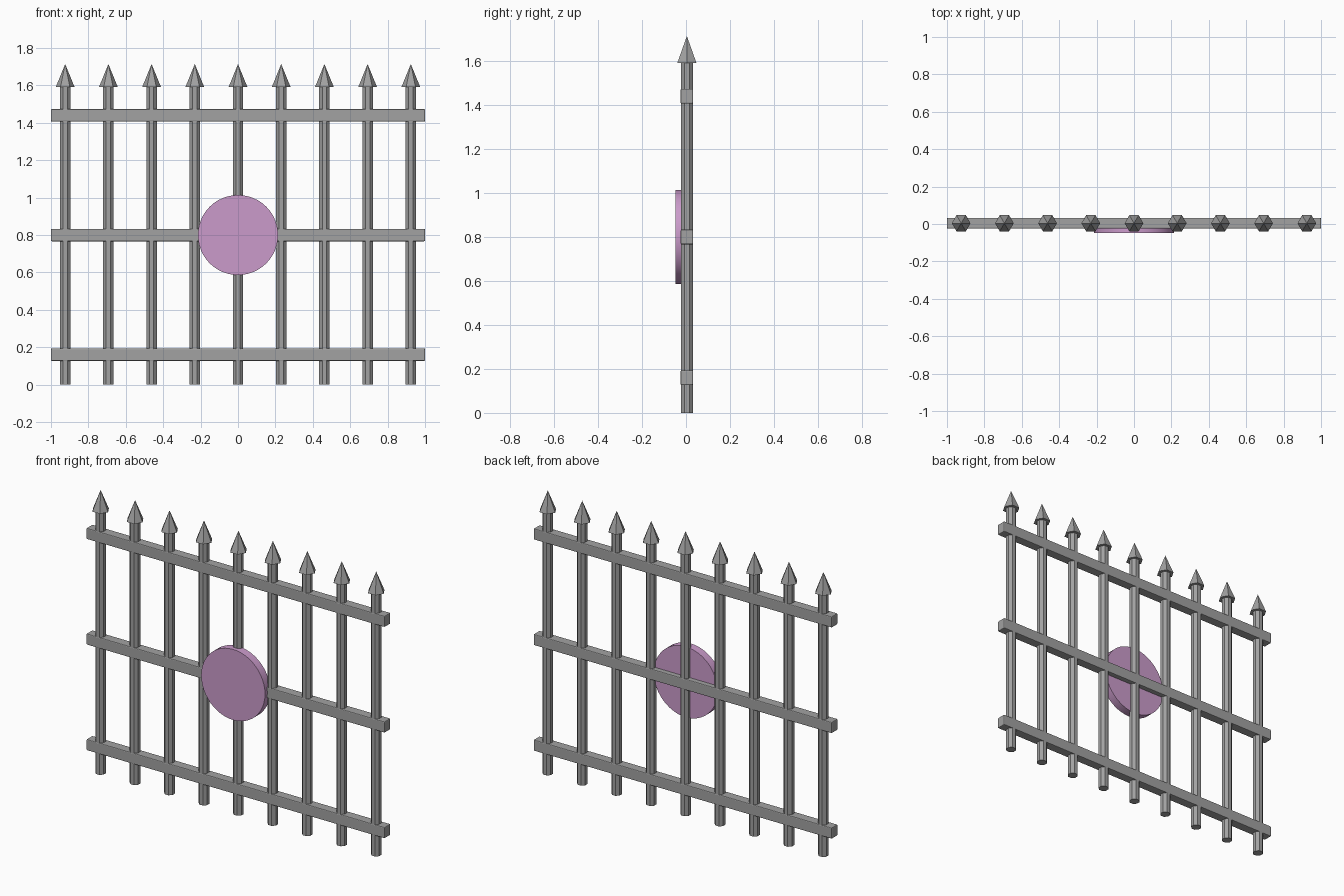
import bpy, math

if "Cube" in bpy.data.objects:
    bpy.data.objects.remove(bpy.data.objects["Cube"])

def material(name, rgb):
    m = bpy.data.materials.new(name)
    m.diffuse_color = (*rgb, 1)
    m.use_nodes = True
    m.node_tree.nodes["Principled BSDF"].inputs["Base Color"].default_value = m.diffuse_color
    return m

iron = material("grey iron", (0.36, 0.36, 0.36))
lilac = material("lilac paint", (0.60, 0.33, 0.60))
MID = 0.004          # depth of the fence centre line

def finish(name, mat):
    ob = bpy.context.object
    ob.name = name
    ob.data.materials.append(mat)
    return ob

# Upright bars with pointed hexagonal tips
for i in range(9):
    x = (i - 4) * 0.231
    bpy.ops.mesh.primitive_cylinder_add(vertices=8, radius=0.03, depth=1.6,
                                        location=(x, MID, 0.8),
                                        rotation=(0, 0, math.pi / 8))
    finish(f"upright_bar_{i + 1}", iron)
    bpy.ops.mesh.primitive_cone_add(vertices=6, radius1=0.05, radius2=0, depth=0.122,
                                    location=(x, MID, 1.653),
                                    rotation=(0, 0, math.pi / 6))
    finish(f"spear_tip_{i + 1}", iron)

# Horizontal rails with softened edges
for name, z in (("bottom", 0.16), ("middle", 0.80), ("top", 1.44)):
    bpy.ops.mesh.primitive_cube_add(size=1, location=(0, MID, z))
    rail = finish(f"{name}_rail", iron)
    rail.scale = (2, 0.057, 0.067)
    bpy.ops.object.transform_apply(location=False, rotation=False, scale=True)
    bevel = rail.modifiers.new("soft edges", 'BEVEL')
    bevel.width = 0.005
    bevel.segments = 2

# Round plaque on the front
bpy.ops.mesh.primitive_cylinder_add(vertices=48, radius=0.214, depth=0.05,
                                    location=(0, -0.022, 0.80),
                                    rotation=(math.pi / 2, 0, 0))
finish("round_plaque", lilac)
bpy.ops.object.shade_smooth_by_angle(angle=math.radians(30))
